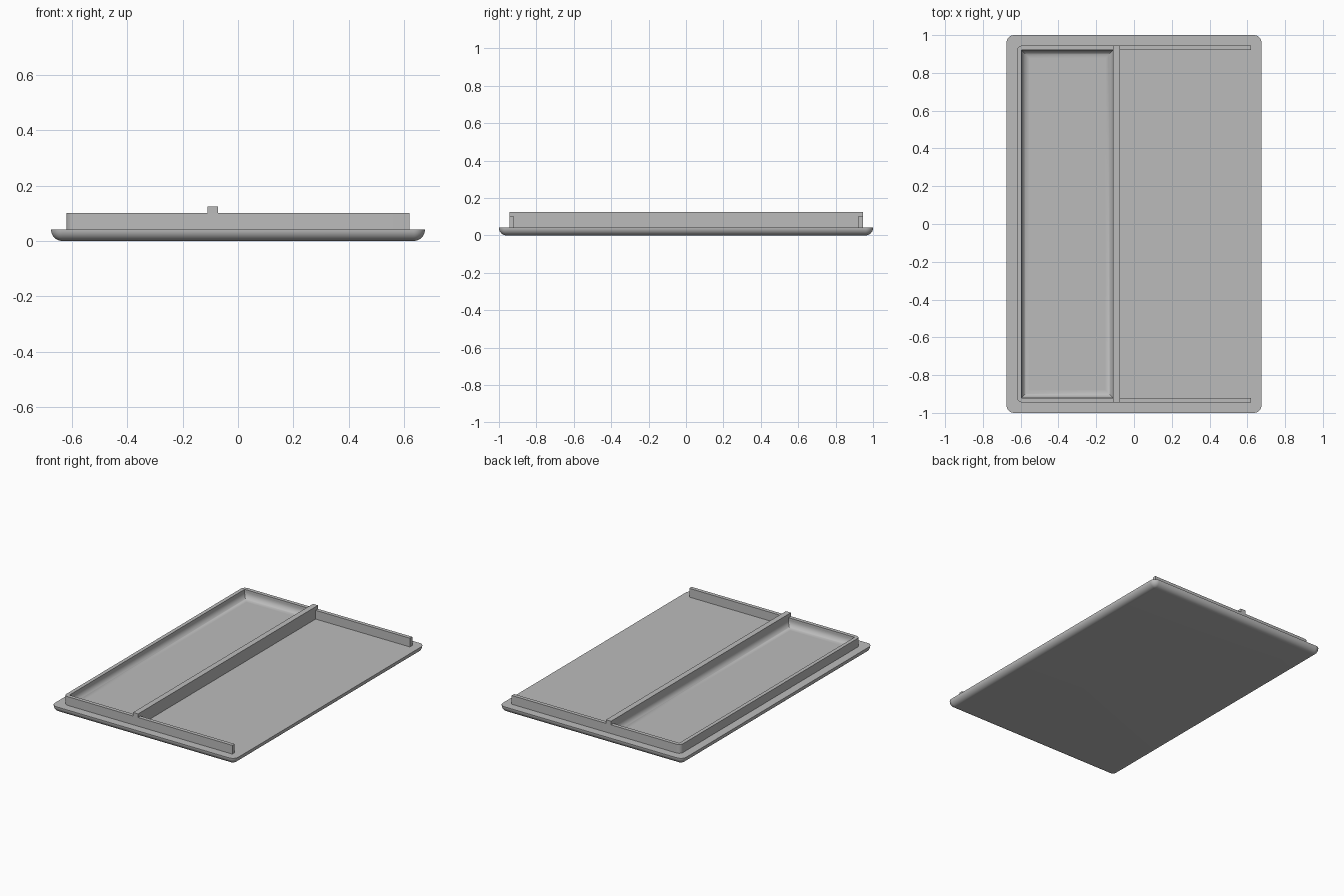
import bpy, bmesh
from math import sin, cos, pi, radians

cube = bpy.data.objects.get("Cube")
if cube:
    bpy.data.objects.remove(cube)

GREY = (0.5, 0.5, 0.5, 1)
mat = bpy.data.materials.new("plain grey")
mat.use_nodes = True
mat.diffuse_color = GREY
mat.node_tree.nodes["Principled BSDF"].inputs["Base Color"].default_value = GREY

FLOOR, WALL_TOP, DIVIDER_TOP = 0.042, 0.1, 0.124
SINK = 0.03          # parts start slightly inside the plate
STEPS = 10


def finish(name, bm):
    bmesh.ops.recalc_face_normals(bm, faces=bm.faces)
    mesh = bpy.data.meshes.new(name)
    bm.to_mesh(mesh)
    bm.free()
    mesh.materials.append(mat)
    obj = bpy.data.objects.new(name, mesh)
    bpy.context.collection.objects.link(obj)
    bpy.ops.object.select_all(action="DESELECT")
    obj.select_set(True)
    bpy.context.view_layer.objects.active = obj
    bpy.ops.object.shade_smooth_by_angle(angle=radians(35))
    return obj


def arc(cx, cy, r, start):
    """Quarter circle, counter-clockwise from the start angle."""
    angles = [start + pi / 2 * i / STEPS for i in range(STEPS + 1)]
    return [(cx + r * cos(a), cy + r * sin(a)) for a in angles]


def rounded_rect(hx, hy, r):
    pts = []
    for i, (sx, sy) in enumerate([(1, 1), (-1, 1), (-1, -1), (1, -1)]):
        pts += arc(sx * (hx - r), sy * (hy - r), r, i * pi / 2)
    return pts


def loft(bm, rings, closed=False):
    """Skin a list of (outline, z) rings; cap both ends unless closed."""
    loops = [[bm.verts.new((x, y, z)) for x, y in pts] for pts, z in rings]
    pairs = list(zip(loops, loops[1:]))
    if closed:
        pairs.append((loops[-1], loops[0]))
    else:
        bm.faces.new(loops[0])
        bm.faces.new(loops[-1])
    for a, b in pairs:
        for i in range(len(a)):
            j = (i + 1) % len(a)
            bm.faces.new((a[i], a[j], b[j], b[i]))


def rect(x0, x1, y):
    return [(x0, -y), (x1, -y), (x1, y), (x0, y)]


# base plate with rounded underside edge
bm = bmesh.new()
edge, corner = 0.04, 0.041
rings = []
for i in range(STEPS + 1):
    a = pi / 2 * i / STEPS
    inset = edge * (1 - sin(a))
    rings.append((rounded_rect(0.675 - inset, 1 - inset, corner - inset),
                  edge * (1 - cos(a))))
rings.append((rounded_rect(0.675, 1, corner), FLOOR))
loft(bm, rings)
finish("base_plate", bm)

# three-sided rim wall, open on the left side of the model
bm = bmesh.new()
x, y, t, r = 0.62, 0.945, 0.025, 0.03
outline = [(x, y)] + arc(-x + r, y - r, r, pi / 2) + arc(-x + r, -y + r, r, pi)
outline += [(x, -y), (x, -y + t), (-x + t, -y + t), (-x + t, y - t), (x, y - t)]
loft(bm, [(outline, SINK), (outline, WALL_TOP)])
finish("rim_wall", bm)

# raised divider bar
bm = bmesh.new()
bar = rect(-0.11, -0.073, y)
loft(bm, [(bar, SINK), (bar, DIVIDER_TOP)])
finish("divider_bar", bm)

# concave fillet round the floor of the closed compartment
bm = bmesh.new()
cove = 0.04
rings = [(rect(-x + t, -0.11, y - t), SINK)]
for i in range(STEPS + 1):
    a = pi / 2 * i / STEPS
    d = cove * (1 - cos(a))
    rings.append((rect(-x + t + d, -0.11 - d, y - t - d),
                  FLOOR + cove * (1 - sin(a))))
rings.append((rings[-1][0], SINK))
loft(bm, rings, closed=True)
finish("compartment_fillet", bm)
